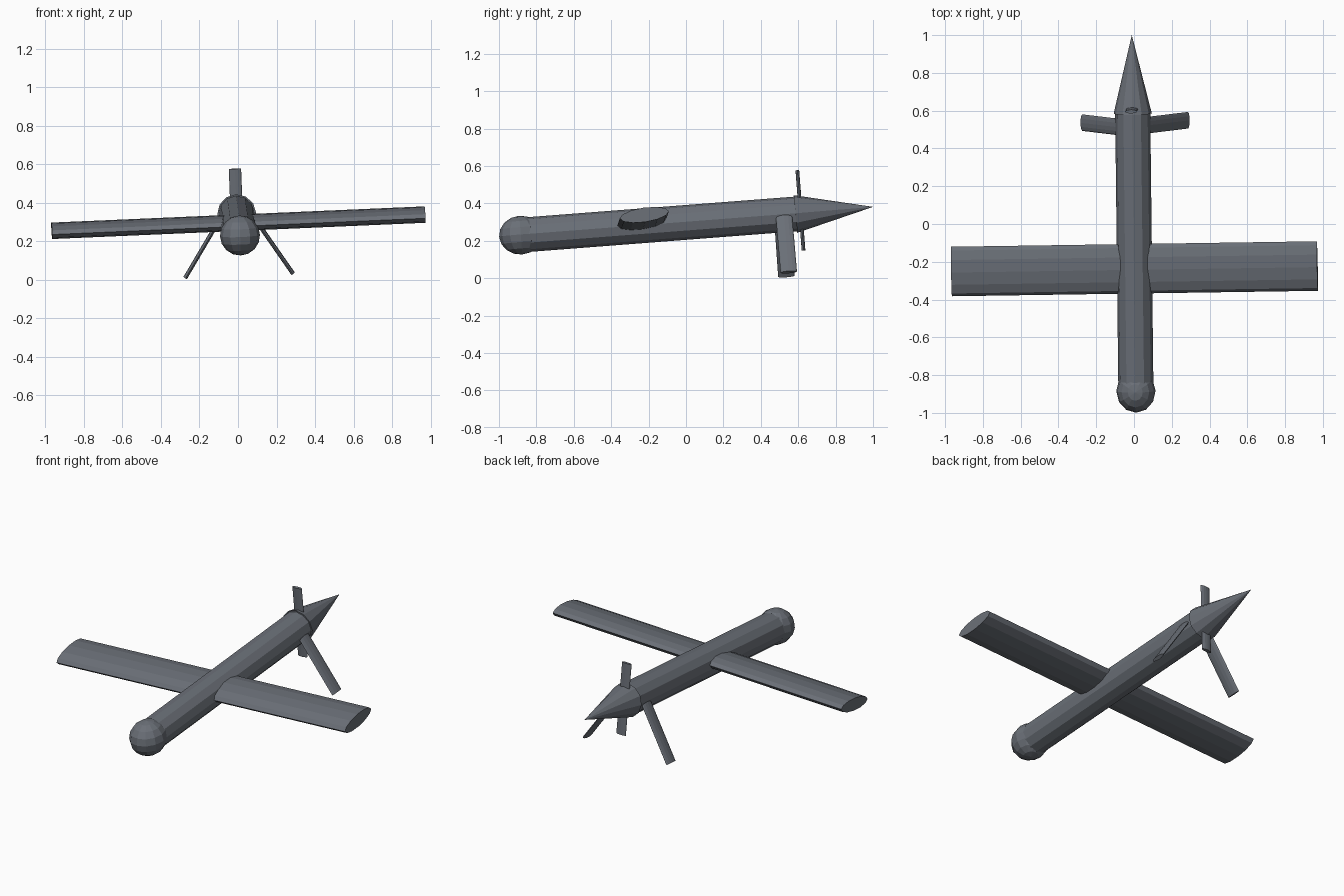
import bpy, bmesh
from mathutils import Matrix, Vector
from math import radians

if "Cube" in bpy.data.objects:
    bpy.data.objects.remove(bpy.data.objects["Cube"])

# The whole aircraft is slightly pitched, rolled and yawed
Y = Vector((-0.0115, 1, 0.077)).normalized()
X = Vector((1, 0.0135, 0.0387))
X = (X - Y * X.dot(Y)).normalized()
Z = X.cross(Y)
FRAME = Matrix.Translation((0, 0, 0.298)) @ Matrix((X, Y, Z)).transposed().to_4x4()

PAINT = bpy.data.materials.new("dark_grey")
PAINT.diffuse_color = (0.145, 0.16, 0.185, 1)
PAINT.use_nodes = True
PAINT.node_tree.nodes["Principled BSDF"].inputs["Base Color"].default_value = PAINT.diffuse_color


def finish(name, bm):
    bm.transform(FRAME)
    bmesh.ops.recalc_face_normals(bm, faces=bm.faces)
    mesh = bpy.data.meshes.new(name)
    bm.to_mesh(mesh)
    bm.free()
    mesh.materials.append(PAINT)
    obj = bpy.data.objects.new(name, mesh)
    bpy.context.collection.objects.link(obj)
    return obj


def rod(name, a, b, chord, thick, tip=1.0, twist=0.0, sides=12):
    """Elliptical rod from a to b; chord runs fore-aft unless the rod does."""
    a, b = Vector(a), Vector(b)
    w = (b - a).normalized()
    u = Vector((0, 1, 0)) if abs(w.y) < 0.9 else Vector((1, 0, 0))
    u = (u - w * u.dot(w)).normalized()
    axes = Matrix((u, w.cross(u), w)).transposed().to_4x4()
    bm = bmesh.new()
    bmesh.ops.create_cone(bm, cap_ends=True, segments=sides, radius1=1, radius2=tip,
                          depth=(b - a).length)
    bm.transform(Matrix.Translation((a + b) / 2) @ axes @ Matrix.Rotation(twist, 4, 'Z')
                 @ Matrix.Diagonal((chord / 2, thick / 2, 1, 1)))
    return finish(name, bm)


# Fuselage and tail cone
rod("fuselage", (0, -0.87, 0), (0, 0.595, 0), 0.186, 0.186)
rod("tail_cone", (0, 0.587, 0), (0, 1.004, 0.006), 0.202, 0.202, tip=0)

# Rounded nose, poles up and down
bm = bmesh.new()
bmesh.ops.create_uvsphere(bm, u_segments=12, v_segments=8, radius=1)
bm.transform(Matrix.Translation((0, -0.887, 0)) @ Matrix.Diagonal((0.104, 0.115, 0.104, 1)))
finish("nose", bm)

# Straight one-piece wing
rod("wing", (-0.97, -0.243, 0.012), (0.97, -0.23, 0.021), 0.265, 0.077,
    twist=radians(4))

# Downward tail fins
for side, label in ((-1, "left"), (1, "right")):
    y = 0.52 + 0.004 * side
    rod(label + "_tail_fin", (side * 0.07, y, 0.01), (side * 0.28, y, -0.318),
        0.088, 0.022)

# Pusher propeller blade, flat across the fuselage
rod("propeller", (0, 0.615, -0.198), (0, 0.615, 0.232), 0.02, 0.064)
